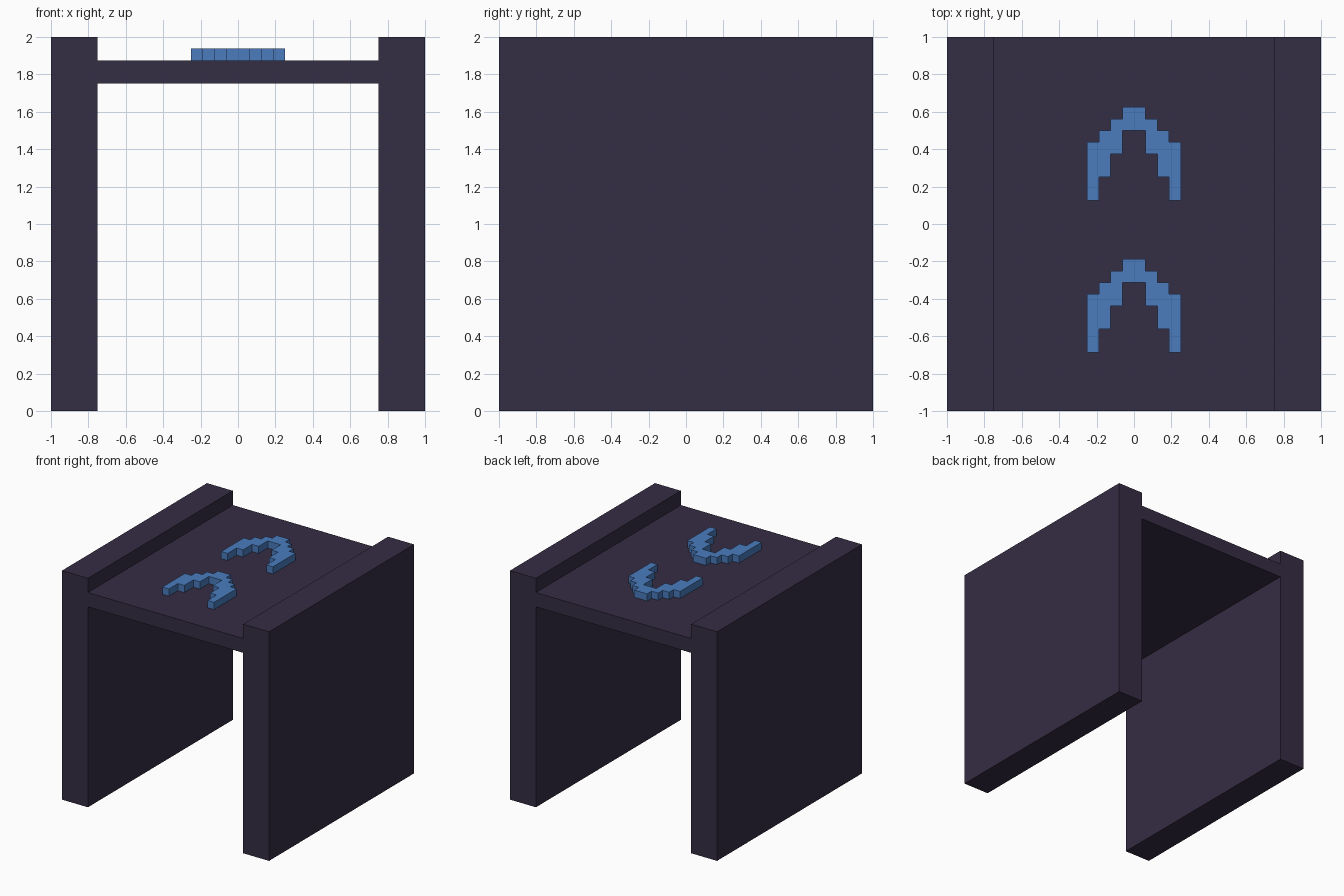
import bpy, bmesh

if "Cube" in bpy.data.objects:
    bpy.data.objects.remove(bpy.data.objects["Cube"])

U = 1 / 16  # model grid step


def material(name, rgb):
    m = bpy.data.materials.new(name)
    m.diffuse_color = (*rgb, 1)
    m.use_nodes = True
    m.node_tree.nodes["Principled BSDF"].inputs["Base Color"].default_value = m.diffuse_color
    return m


DARK = material("dark_purple", (0.036, 0.026, 0.058))
BLUE = material("arrow_blue", (0.069, 0.202, 0.515))


def prism(name, outline, z0, z1, mat):
    """Extrude a flat xy outline from z0 up to z1."""
    bm = bmesh.new()
    face = bm.faces.new([bm.verts.new((x, y, z0)) for x, y in outline])
    ext = bmesh.ops.extrude_face_region(bm, geom=[face])
    top = [v for v in ext["geom"] if isinstance(v, bmesh.types.BMVert)]
    bmesh.ops.translate(bm, verts=top, vec=(0, 0, z1 - z0))
    bmesh.ops.recalc_face_normals(bm, faces=bm.faces)
    mesh = bpy.data.meshes.new(name)
    bm.to_mesh(mesh)
    bm.free()
    mesh.materials.append(mat)
    obj = bpy.data.objects.new(name, mesh)
    bpy.context.collection.objects.link(obj)
    return obj


def rect(x0, x1, y0, y1):
    return [(x0, y0), (x1, y0), (x1, y1), (x0, y1)]


def stepped_arrow(tip_y):
    """Stepped chevron pointing to +y: four columns per side."""
    outer, inner = [], []
    for i in range(4):
        top, bottom = tip_y - i * U, tip_y - 2 * U - i * 2 * U
        outer += [(i * U, top), ((i + 1) * U, top)]
        inner += [(i * U, bottom), ((i + 1) * U, bottom)]
    # the centre points lie on straight edges, so drop them before mirroring
    half = outer[1:] + inner[:0:-1]
    return half + [(-x, y) for x, y in reversed(half)]


# Side walls
prism("left_wall", rect(-1, -0.75, -1, 1), 0, 2, DARK)
prism("right_wall", rect(0.75, 1, -1, 1), 0, 2, DARK)

# Deck between the walls
prism("deck", rect(-0.75, 0.75, -1, 1), 1.75, 1.875, DARK)

# Raised arrows on the deck
for name, tip in (("back_arrow", 0.625), ("front_arrow", -0.1875)):
    prism(name, stepped_arrow(tip), 1.875, 1.9375, BLUE)
